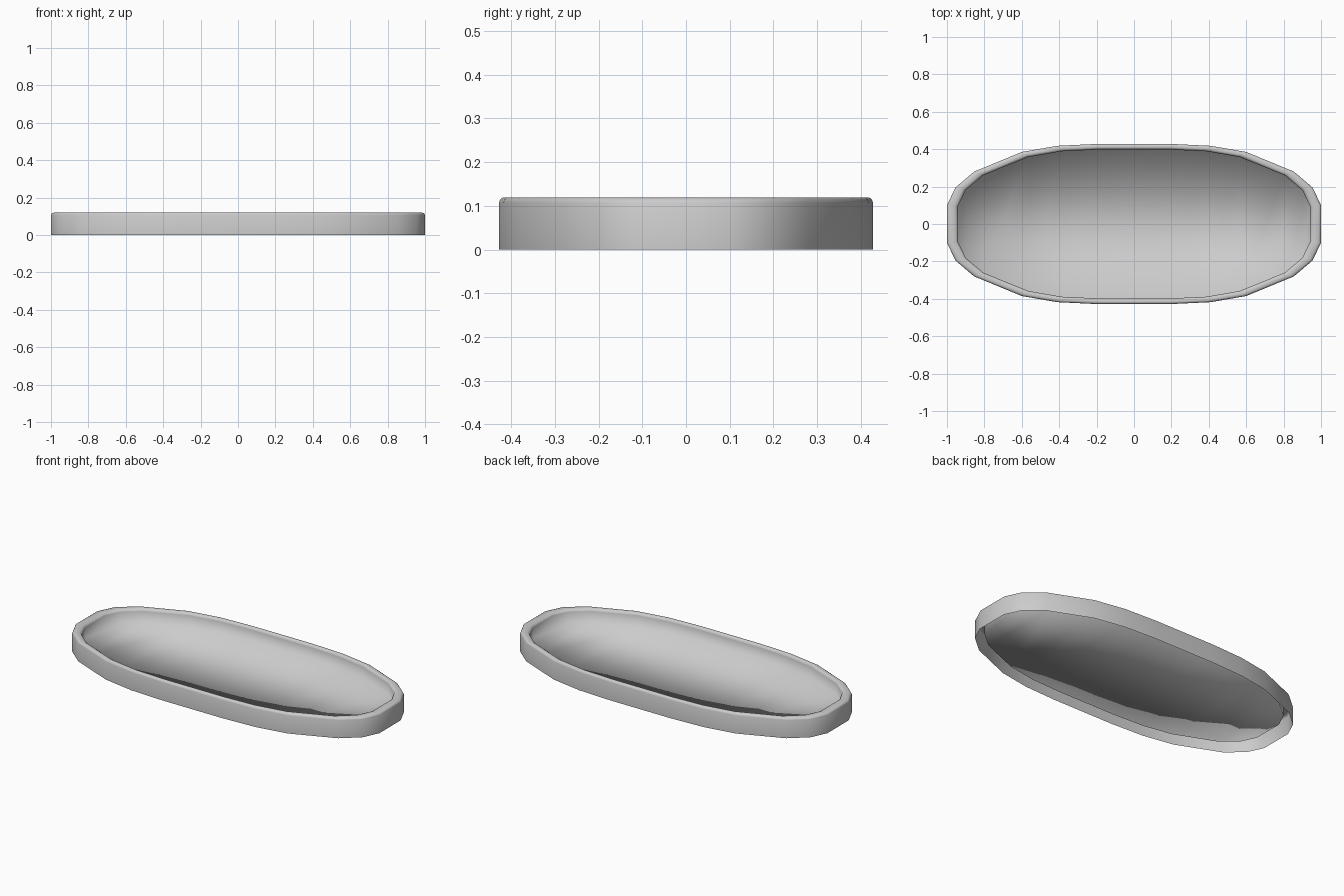
import bpy, bmesh

if "Cube" in bpy.data.objects:
    bpy.data.objects.remove(bpy.data.objects["Cube"])

# Quarter outline of the oval, from the +x end round to the long side
quarter = [(1.0, 0.1), (0.955, 0.195), (0.855, 0.28), (0.6, 0.385), (0.41, 0.418), (0.2, 0.428)]
half = quarter + [(0, 0.428)] + [(-x, y) for x, y in reversed(quarter)]
outline = half + [(x, -y) for x, y in reversed(half)]

# Wall section: x scale, y scale, height (outer foot, rounded rim, inner foot)
section = [(1, 1, 0), (1, 1, 0.107), (0.996, 0.993, 0.115), (0.986, 0.98, 0.119),
           (0.96, 0.952, 0.119), (0.948, 0.938, 0.114), (0.942, 0.93, 0.105),
           (0.942, 0.93, 0.04)]

bm = bmesh.new()
rings = [[bm.verts.new((x * sx, y * sy, z)) for x, y in outline] for sx, sy, z in section]

# Wall and rim
n = len(outline)
for a, b in zip(rings, rings[1:]):
    for i in range(n):
        j = (i + 1) % n
        bm.faces.new((a[i], a[j], b[j], b[i]))

# Raised floor, in strips across the width; open underneath
floor = rings[-1]
for i in range(len(half) - 1):
    bm.faces.new((floor[i], floor[i + 1], floor[n - 2 - i], floor[n - 1 - i]))

for f in bm.faces:
    f.smooth = True

mesh = bpy.data.meshes.new("oval_tray")
bm.to_mesh(mesh)
bm.free()
tray = bpy.data.objects.new("oval_tray", mesh)
bpy.context.collection.objects.link(tray)
